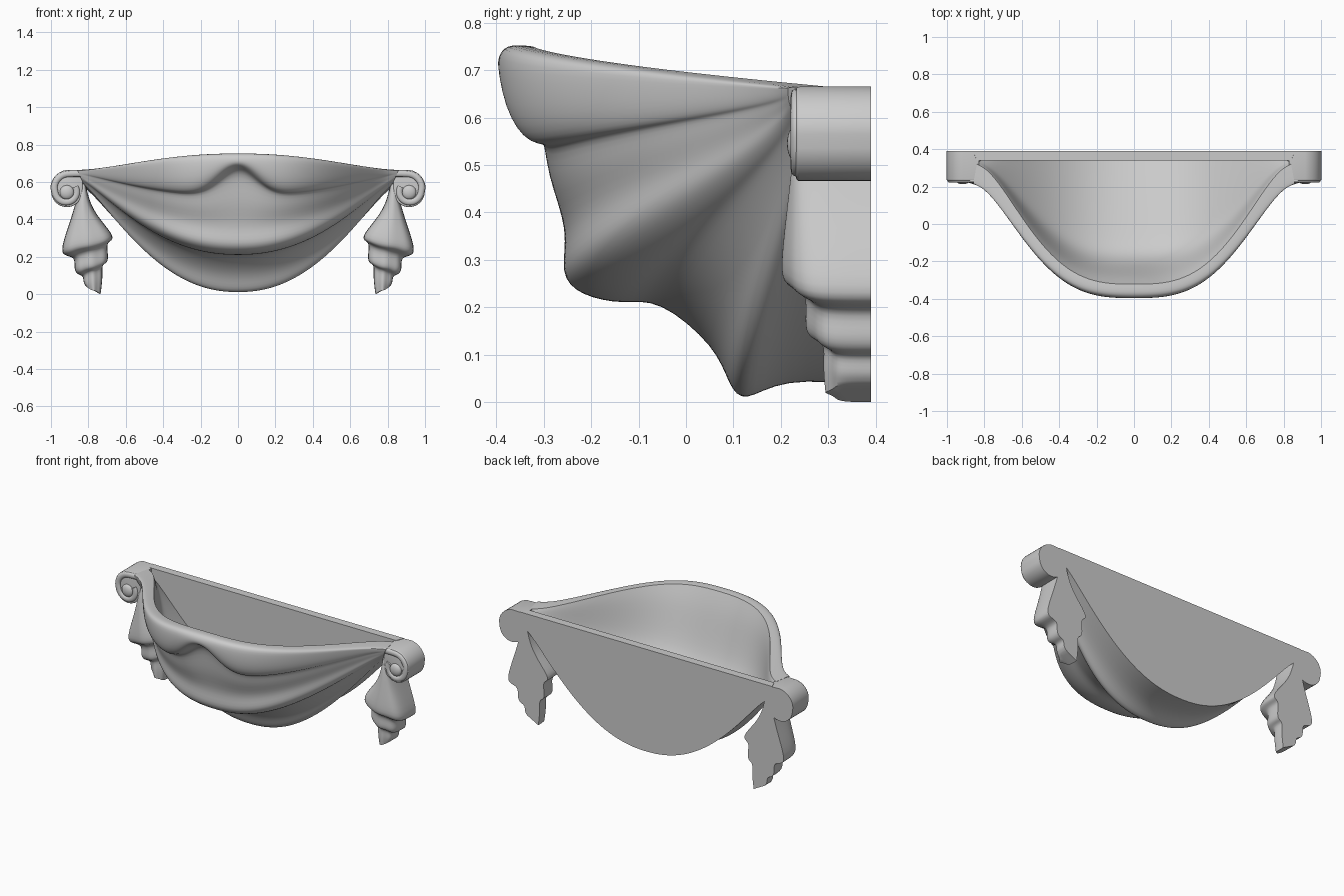
import bpy, bmesh, math
from math import sin, cos, pi, exp, radians
from mathutils import Matrix

if "Cube" in bpy.data.objects:
    bpy.data.objects.remove(bpy.data.objects["Cube"])

BACK = 0.39


def finish(name, bm, subsurf=0):
    bmesh.ops.recalc_face_normals(bm, faces=bm.faces)
    me = bpy.data.meshes.new(name)
    bm.to_mesh(me)
    bm.free()
    ob = bpy.data.objects.new(name, me)
    bpy.context.collection.objects.link(ob)
    bpy.ops.object.select_all(action='DESELECT')
    ob.select_set(True)
    bpy.context.view_layer.objects.active = ob
    if subsurf:
        mod = ob.modifiers.new("smooth", 'SUBSURF')
        mod.levels = mod.render_levels = subsurf
        bpy.ops.object.modifier_apply(modifier="smooth")
    bpy.ops.object.shade_smooth_by_angle(angle=radians(40))


def loft(name, rings, creased=(), subsurf=2):
    """Skin closed rings, cap both ends, keep chosen lengthwise edges sharp."""
    bm = bmesh.new()
    crease = bm.edges.layers.float.new("crease_edge")
    vs = [[bm.verts.new(p) for p in r] for r in rings]
    n = len(rings[0])
    for a, b in zip(vs, vs[1:]):
        for i in range(n):
            j = (i + 1) % n
            bm.faces.new((a[i], a[j], b[j], b[i]))
    for r in (vs[0], vs[-1]):
        for e in bm.faces.new(r).edges:
            e[crease] = 1.0
    for a, b in zip(vs, vs[1:]):
        for i in creased:
            bm.edges.get((a[i], b[i]))[crease] = 1.0
    finish(name, bm, subsurf)


# Draped bowl: centre-line profile (y, z) of the outside folds and of the hollow
outside = [(-.382, .757), (-.4, .72), (-.393, .585), (-.35, .52), (-.305, .535),
           (-.295, .45), (-.245, .36), (-.268, .27), (-.225, .224), (-.13, .205),
           (-.06, .22), (.065, .115), (.09, .035), (.122, -.005), (.2, .052)]
inside = [(.34, .10), (.1, .20), (-.05, .26), (-.16, .31), (-.22, .43), (-.275, .64), (-.322, .75)]
lifts = {2: .11, 3: .16, 4: .11, 5: .03}  # top fold rises to a peak in the middle


def swag(u, centre, end, lift=0, sharp=1.2):
    """Point on a fold that hangs from its end and sags to its centre."""
    (yc, zc), (xe, ye, ze) = centre, end
    x = xe * u
    y = ye + (yc - ye) * (1 - abs(u) ** 3) ** 1.8
    z = ze + (zc - ze) * (1 - abs(u) ** 2.2) ** sharp + lift * exp(-(x / .14) ** 2)
    return x, y, z


def bowl_ring(u):
    ring = []
    for i, c in enumerate(outside):
        t = i / len(outside)
        end = (.86 - .04 * t, .215 + .05 * t ** 3, .666 - .09 * t)
        ring.append(swag(u, c, end, lifts.get(i, 0), 1.7 if i < 2 else 1.2))
    ring.append(swag(u, (BACK, .035), (.82, BACK, .57)))
    ring += [(.86 * u, BACK, .665), (.84 * u, .34, .665)]
    last = len(inside) - 1
    for i, c in enumerate(inside):
        t = i / last
        ring.append(swag(u, c, (.82 + .02 * t, .34 - .02 * t, .61 + .053 * t), 0, 1.7 if i == last else 1.2))
    return ring


N = 36
b = len(outside)
loft("draped_bowl", [bowl_ring(-1 + 2 * k / N) for k in range(N + 1)],
     creased=(b, b + 1, b + 2, b + 3, b + 2 + len(inside)))

# Hanging tails, three stepped tiers: (inner x, inner z, outer x, outer z, front y)
tiers = [
    (.815, .59, .84, .59, .24), (.80, .52, .86, .52, .228), (.765, .43, .89, .41, .22),
    (.662, .315, .947, .25, .206), (.675, .285, .937, .205, .215),
    (.705, .275, .868, .20, .265), (.692, .20, .878, .14, .258), (.70, .165, .862, .105, .264),
    (.73, .16, .825, .10, .302), (.722, .095, .828, .06, .296), (.735, 0, .81, .04, .302),
]


def tail_ring(row, s, k):
    xi, zi, xo, zo, yf = row
    ring = []
    for i in range(11):
        v = i / 10
        y = yf + (BACK - yf) * .35 * abs(2 * v - 1) ** 6 + .009 * sin(v * 3 * pi) * min(k / 3, 1)
        z = zi + (zo - zi) * (v + .08 * sin(2 * pi * v))
        ring.append((s * (xi + (xo - xi) * v), y, z))
    return ring + [(s * xo, BACK, zo), (s * xi, BACK, zi)]


# Scroll outline: a spiral that opens towards the top
CX, CZ = .915, .55


def spiral(deg, inset=0):
    r = .084 + .031 * max(0, deg / 90) ** .9 - inset
    return CX + r * cos(radians(deg)), CZ + r * sin(radians(deg))


for s, side in ((1, "right"), (-1, "left")):
    loft("tail_" + side, [tail_ring(r, s, k) for k, r in enumerate(tiers)], creased=(11, 12))

    # Scroll block
    outline = [(.83, .662)] + [spiral(d) for d in range(90, -181, -10)] + [(.83, .59)]
    bm = bmesh.new()
    face = bm.faces.new([bm.verts.new((s * x, .232, z)) for x, z in outline])
    front = list(face.edges)
    ext = bmesh.ops.extrude_face_region(bm, geom=[face], use_keep_orig=True)
    bmesh.ops.translate(bm, vec=(0, BACK - .232, 0),
                        verts=[g for g in ext["geom"] if isinstance(g, bmesh.types.BMVert)])
    bmesh.ops.bevel(bm, geom=front, offset=.007, segments=3, affect='EDGES', profile=.5)
    finish("scroll_" + side, bm)

    # Raised bead winding inwards on the scroll face
    path = [(.835, .645)] + [spiral(d, .02 + .015 * max(0, -d / 240)) for d in range(90, -211, -15)]
    rings = []
    for k, (x, z) in enumerate(path):
        x0, z0 = path[max(k - 1, 0)]
        x1, z1 = path[min(k + 1, len(path) - 1)]
        length = math.hypot(x1 - x0, z1 - z0)
        nx, nz = .018 * (z1 - z0) / length, -.018 * (x1 - x0) / length
        rings.append([(s * (x + cos(t) * nx), .232 + .012 * sin(t), z + cos(t) * nz)
                      for t in (pi * i / 5 for i in range(10))])
    loft("spiral_bead_" + side, rings, subsurf=1)

    # Button in the eye of the scroll
    bm = bmesh.new()
    bmesh.ops.create_uvsphere(bm, u_segments=24, v_segments=12, radius=.038,
                              matrix=Matrix.Translation((s * CX, .232, CZ - .005))
                              @ Matrix.Diagonal((1, .5, 1, 1)))
    finish("scroll_eye_" + side, bm)
